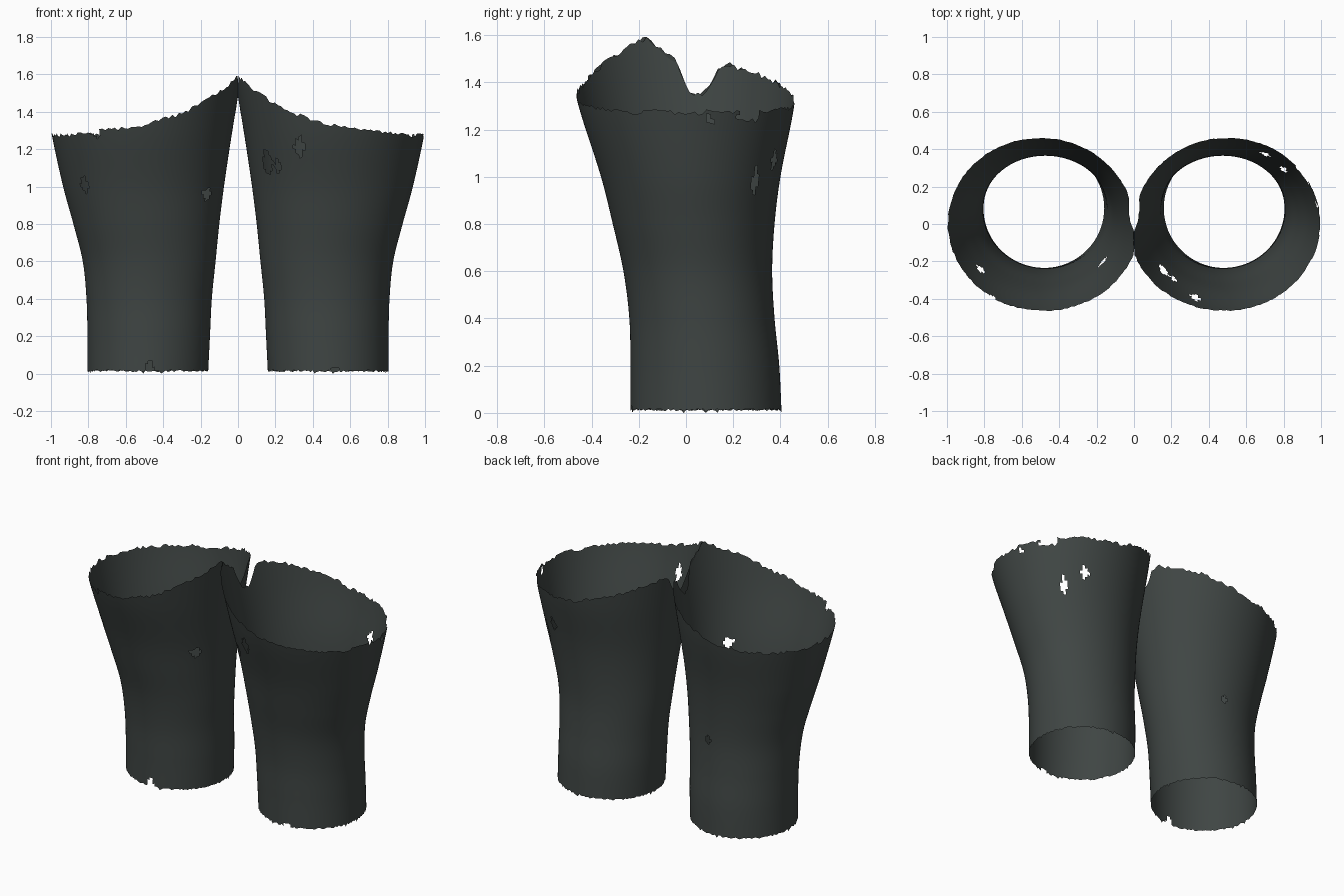
import bpy, bmesh, math, random
from mathutils import geometry, Vector

cube = bpy.data.objects.get("Cube")
if cube:
    bpy.data.objects.remove(cube, do_unlink=True)

SEGMENTS, ROWS = 168, 72

cloth = bpy.data.materials.new("dark grey cloth")
colour = (0.05, 0.06, 0.057, 1)
cloth.diffuse_color = colour
cloth.use_nodes = True
shader = cloth.node_tree.nodes["Principled BSDF"]
shader.inputs["Base Color"].default_value = colour
shader.inputs["Roughness"].default_value = 0.9

# Silhouette of one leg: height, inner x, outer x, front y, back y
SECTIONS = [
    (0.0, 0.16, 0.805, -0.235, 0.405),
    (0.2, 0.15, 0.805, -0.235, 0.395),
    (0.4, 0.14, 0.81, -0.24, 0.375),
    (0.6, 0.12, 0.83, -0.265, 0.365),
    (0.8, 0.1, 0.88, -0.31, 0.375),
    (1.0, 0.075, 0.935, -0.36, 0.4),
    (1.3, 0.03, 1.0, -0.455, 0.458),
    (1.65, -0.03, 1.06, -0.54, 0.5),
]

# Torn waist line: angle from the outer side, height
WAIST = [(0, 1.275), (45, 1.275), (90, 1.305), (125, 1.4), (158, 1.48),
         (163, 1.46), (166, 1.4), (172, 1.345), (178, 1.36), (181, 1.41),
         (183, 1.49), (198, 1.59), (219, 1.5), (245, 1.39), (270, 1.33),
         (315, 1.28), (360, 1.275)]

# Tears: angle from the outer side, height, half width, half height
LEFT_TEARS = [(219, 1.13, 0.04, 0.08), (229, 1.11, 0.025, 0.045),
              (247, 1.21, 0.03, 0.06), (46, 0.98, 0.025, 0.065),
              (64, 1.07, 0.03, 0.05), (36, 1.26, 0.07, 0.03),
              (12, 1.24, 0.02, 0.02), (277, 0, 0.06, 0.04)]
RIGHT_TEARS = [(317, 1.01, 0.03, 0.05), (217, 0.965, 0.045, 0.035),
               (100, 0.6, 0.02, 0.03), (268, 0.01, 0.04, 0.075),
               (300, 1.29, 0.03, 0.035)]


def section(z):
    """Smoothly interpolated silhouette at a height."""
    last = len(SECTIONS) - 1
    i = next((k for k in range(last) if z <= SECTIONS[k + 1][0]), last - 1)
    rows = [SECTIONS[min(max(k, 0), last)] for k in range(i - 1, i + 3)]
    a, b = rows[1], rows[2]
    t = (z - a[0]) / (b[0] - a[0])
    span = b[0] - a[0]
    out = []
    for c in range(1, 5):
        m0 = (b[c] - rows[0][c]) / (b[0] - rows[0][0]) * span
        m1 = (rows[3][c] - a[c]) / (rows[3][0] - a[0]) * span
        d = b[c] - a[c]
        out.append(a[c] + t * m0 + t * t * (3 * d - 2 * m0 - m1) + t ** 3 * (m0 + m1 - 2 * d))
    return out


def waist(angle):
    for (a, za), (b, zb) in zip(WAIST, WAIST[1:]):
        if a <= angle <= b:
            return za + (zb - za) * (angle - a) / (b - a)


def surface_point(angle, z):
    inner, outer, front, back = section(z)
    t = math.radians(angle)
    return Vector(((inner + outer) / 2 + (outer - inner) / 2 * math.cos(t),
                   (front + back) / 2 + (back - front) / 2 * math.sin(t), z))


def torn(angle, z, tears):
    return any(abs(math.radians(angle - a)) * 0.41 / w + abs(z - h) / t < 1
               for a, h, w, t in tears)


def trouser_leg(name, side, tears, seed):
    rng = random.Random(seed)
    bm = bmesh.new()
    grid, spots = [], []
    for s in range(SEGMENTS):
        angle = 360 * s / SEGMENTS
        # Frayed hem and waist
        hem = rng.uniform(0.008, 0.02) if s % 40 else 0
        top = waist(angle) + rng.uniform(-0.014, 0.01)
        heights = [hem + (top - hem) * r / ROWS for r in range(ROWS + 1)]
        spots.append([(angle, z) for z in heights])
        column = []
        for z in heights:
            p = surface_point(angle, z)
            column.append(bm.verts.new((p.x * side, p.y, p.z)))
        grid.append(column)
    for s in range(SEGMENTS):
        n = (s + 1) % SEGMENTS
        for r in range(ROWS):
            middle = spots[s][r][0] + 180 / SEGMENTS
            z = (spots[s][r][1] + spots[n][r + 1][1]) / 2
            if torn(middle, z, tears):
                continue
            quad = [grid[s][r], grid[n][r], grid[n][r + 1], grid[s][r + 1]]
            bm.faces.new(quad if side > 0 else quad[::-1])
    bmesh.ops.delete(bm, geom=[v for v in bm.verts if not v.link_faces], context='VERTS')
    for f in bm.faces:
        f.smooth = True
    mesh = bpy.data.meshes.new(name)
    bm.to_mesh(mesh)
    bm.free()
    mesh.materials.append(cloth)
    bpy.context.collection.objects.link(bpy.data.objects.new(name, mesh))


trouser_leg("left_trouser_leg", 1, LEFT_TEARS, 3)
trouser_leg("right_trouser_leg", -1, RIGHT_TEARS, 8)
